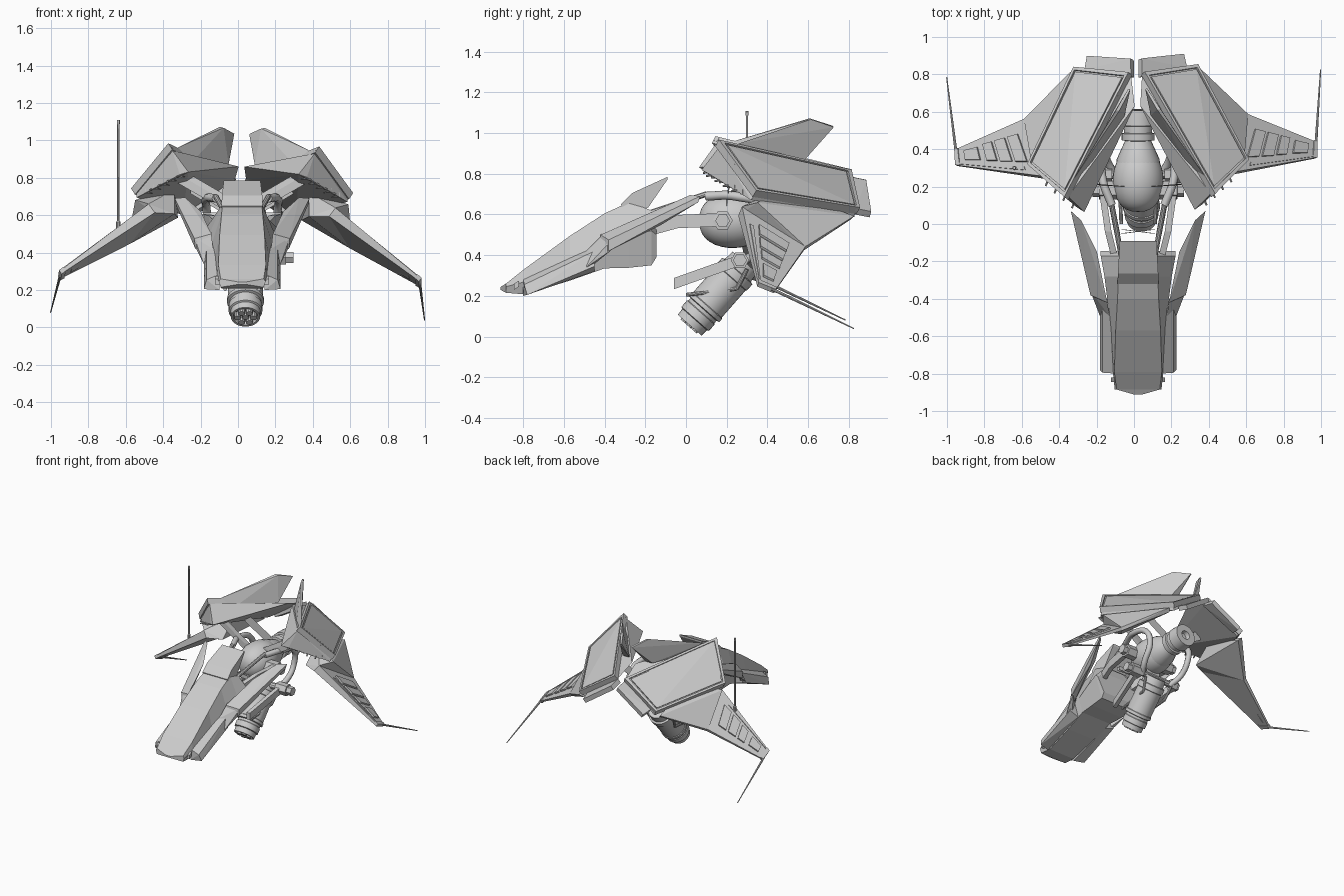
import bpy, bmesh, math
from mathutils import Vector as V, Matrix as M

if "Cube" in bpy.data.objects:
    bpy.data.objects.remove(bpy.data.objects["Cube"])

CX = 0.022
BODY = M.Translation((CX, 0, 0))
PIV = V((0, 0.3, 0.7))
# the wing assembly is slightly yawed and banked against the body
WING = BODY @ M.Translation(PIV) @ M.Rotation(math.radians(1.2), 4, 'Z') @ M.Rotation(math.radians(1.2), 4, 'Y') @ M.Translation(-PIV)


def add(name, bm, mat=BODY, mirror=False, smooth=False):
    bmesh.ops.recalc_face_normals(bm, faces=bm.faces)
    me = bpy.data.meshes.new(name)
    bm.to_mesh(me)
    bm.free()
    if smooth:
        me.shade_smooth()
        me.set_sharp_from_angle(angle=math.radians(35))
    ob = bpy.data.objects.new(name, me)
    bpy.context.collection.objects.link(ob)
    ob.matrix_world = mat
    if mirror:
        ob.modifiers.new("mirror", 'MIRROR')
    return ob


def hull(name, pts, mat=BODY, mirror=True):
    bm = bmesh.new()
    for p in pts:
        bm.verts.new(p)
    r = bmesh.ops.convex_hull(bm, input=bm.verts)
    bmesh.ops.delete(bm, geom=list({v for v in r["geom_interior"] + r["geom_unused"] if isinstance(v, bmesh.types.BMVert)}), context='VERTS')
    bmesh.ops.dissolve_limit(bm, angle_limit=0.03, verts=bm.verts, edges=bm.edges)
    return add(name, bm, mat, mirror)


def up_normal(pts):
    n = (V(pts[2]) - V(pts[0])).cross(V(pts[-1]) - V(pts[1])).normalized()
    return n if n.z > 0 else -n


def slab(name, pts, lo, hi, mat=WING):
    n = up_normal(pts)
    return hull(name, [V(p) + n * t for p in pts for t in (lo, hi)], mat)


def quad(q, u, v):
    a, b, c, d = map(V, q)
    return a.lerp(b, u).lerp(d.lerp(c, u), v)


def patch(q, u0, u1, v0, v1):
    return [quad(q, u, v) for u, v in ((u0, v0), (u1, v0), (u1, v1), (u0, v1))]


def lathe(name, a, b, prof, seg=24, mat=BODY, mirror=False):
    """Revolve (fraction along a-b, radius) pairs about the line a-b."""
    a, b = V(a), V(b)
    q = (b - a).to_track_quat('Z', 'Y')
    bm = bmesh.new()
    rings = [[bm.verts.new(a.lerp(b, t) + q @ V((r * math.cos(k * math.tau / seg), r * math.sin(k * math.tau / seg), 0)))
              for k in range(seg)] for t, r in prof]
    for r0, r1 in zip(rings, rings[1:]):
        for k in range(seg):
            j = (k + 1) % seg
            bm.faces.new((r0[k], r0[j], r1[j], r1[k]))
    bm.faces.new(rings[0])
    bm.faces.new(rings[-1])
    return add(name, bm, mat, mirror, seg > 8)


def rod(name, a, b, r, r2=None, seg=10, mat=BODY, mirror=True):
    return lathe(name, a, b, [(0, r), (1, r if r2 is None else r2)], seg, mat, mirror)


def beam(name, a, b, w, h):
    """Straight box beam of width w (x) and height h (z)."""
    return hull(name, [V(p) + V((sx * w / 2, 0, sz * h / 2)) for p in (a, b) for sx in (-1, 1) for sz in (-1, 1)])


def pipe(name, pts, r):
    for s in (-1, 1):
        cu = bpy.data.curves.new(name, 'CURVE')
        cu.dimensions, cu.bevel_depth, cu.bevel_resolution = '3D', r, 2
        cu.use_fill_caps = True
        sp = cu.splines.new('BEZIER')
        sp.bezier_points.add(len(pts) - 1)
        for bp, p in zip(sp.bezier_points, pts):
            bp.co = (p[0] * s, p[1], p[2])
            bp.handle_left_type = bp.handle_right_type = 'AUTO'
        ob = bpy.data.objects.new(name, cu)
        bpy.context.collection.objects.link(ob)
        ob.matrix_world = BODY


# nose hull: lofted hexagonal sections (y, top z, top hw, mid z, mid hw, low z, low hw)
secs = [(-.885, .26, .115, .245, .125, .215, .115),
        (-.79, .335, .127, .27, .135, .207, .11), (-.57, .495, .12, .38, .145, .275, .12),
        (-.40, .605, .11, .44, .165, .335, .13), (-.28, .66, .105, .49, .18, .338, .14),
        (-.17, .62, .10, .52, .20, .35, .14), (-.145, .55, .10, .50, .20, .39, .14)]
bm = bmesh.new()
rings = [[bm.verts.new((x, y, z)) for x, z in ((-a, zt), (a, zt), (b, zm), (c, zb), (-c, zb), (-b, zm))]
         for y, zt, a, zm, b, zb, c in secs]
for r0, r1 in zip(rings, rings[1:]):
    for k in range(6):
        bm.faces.new((r0[k], r0[k - 1], r1[k - 1], r1[k]))
bm.faces.new(rings[0])
bm.faces.new(rings[-1])
add("nose_hull", bm)
hull("nose_tip", [(s * .115, -.885, z) for s in (-1, 1) for z in (.26, .215)] + [(s * .02, -.912, z) for s in (-1, 1) for z in (.243, .23)], mirror=False)

# raised tail spoiler on the nose hull
hull("nose_spoiler", [(s * w, y, z) for s in (-1, 1) for w, y, z in
     ((.11, -.32, .65), (.108, -.265, .705), (.098, -.09, .785), (.098, -.092, .77), (.10, -.185, .635), (.105, -.29, .58))], mirror=False)
# lower flanks, small nose lugs and side blades
hull("nose_flank", [(.12, -.80, .285), (.19, -.795, .255), (.205, -.78, .205), (.12, -.80, .20),
                    (.13, -.45, .45), (.19, -.45, .42), (.205, -.45, .345), (.13, -.45, .32)])
beam("nose_lug", (.12, -.845, .245), (.12, -.82, .26), .05, .03)
hull("side_blade_front", [(.155, -.49, .42), (.205, -.49, .34), (.165, -.40, .51), (.255, -.36, .48), (.25, -.36, .43), (.17, -.47, .34)])
hull("side_blade", [(.165, -.42, .50), (.255, -.38, .475), (.25, -.38, .42), (.19, -.42, .41), (.22, -.15, .62),
                    (.305, .02, .695), (.36, .07, .69), (.355, .06, .66), (.29, -.12, .55)])

# power core: bulb and rear collar
prof = [(.5 - .5 * math.cos(math.pi * k / 16), max(.136 * abs(math.sin(math.pi * k / 16)) ** .8, .002)) for k in range(17)]
lathe("core_sphere", (0, .065, .567), (0, .40, .575), prof, 32)
lathe("core_collar", (0, .28, .57), (0, .61, .585),
      [(0, .12), (.2, .115), (.4, .085), (.5, .07), (.51, .088), (.62, .088), (.63, .075), (.74, .075),
       (.75, .09), (1, .085), (1, .035), (.9, .03)], 28)
lathe("core_side_bolt", (.10, .18, .57), (.245, .18, .57), [(0, .05), (.75, .05), (.76, .036), (1, .036)], 6, mirror=True)

# arms and pipes joining nose, core and wings
beam("main_arm_front", (.10, -.28, .50), (.16, -.04, .565), .035, .065)
beam("main_arm_rear", (.16, -.04, .565), (.195, .20, .575), .035, .065)
rod("upper_strut", (.09, -.17, .61), (.14, .10, .70), .014)
beam("cross_member", (-.08, -.05, .56), (.08, -.03, .56), .03, .03)
beam("wing_strut", (.08, .20, .66), (.32, .22, .80), .06, .05)
beam("wing_strut_rear", (.05, .45, .62), (.25, .45, .74), .05, .05)
pipe("frame_pipe", [(.14, .10, .69), (.19, .24, .69), (.19, .40, .63), (.18, .42, .53), (.17, .35, .42), (.13, .27, .36)], .022)

# chin cannon with barrel cluster and mount
A, B = V((.018, .018, .056)), V((.018, .29, .365))
lathe("cannon_body", A, B, [(.06, .03), (.05, .06), (0, .066), (0, .078), (.09, .08), (.1, .09), (.2, .09), (.21, .085), (.25, .085),
                            (.26, .099), (.31, .099), (.32, .094), (.75, .094), (.76, .099), (.86, .099), (.87, .085), (1, .08)], 28)
q = (A - B).to_track_quat('Z', 'Y')
for k in range(6):
    o = q @ V((.042 * math.cos(k * math.pi / 3), .042 * math.sin(k * math.pi / 3), 0))
    rod("cannon_barrel", A.lerp(B, .1) + o, A.lerp(B, -.02) + o, .018, mirror=False)
rod("cannon_center", A.lerp(B, .1), A.lerp(B, -.01), .018, mirror=False)
beam("cannon_arm", (.11, -.06, .26), (.17, .25, .37), .03, .055)
rod("cannon_rail", (.09, 0, .205), (.10, .25, .235), .01)
rod("cannon_rail_up", (.10, .25, .235), (.12, .30, .33), .01)
for s, x in ((1, .275), (-1, .205)):
    lathe("cannon_bolt", (s * .14, .265, .375), (s * x, .265, .375), [(0, .045), (.7, .045), (.71, .034), (1, .034)], 6)
rod("cannon_axle", (-.16, .265, .375), (.16, .265, .375), .025, mirror=False)
beam("cannon_hanger", (0, .24, .37), (0, .24, .48), .12, .08)

# shoulder housing: roof plate over a wedge body
D, Ar, Br, C = (.40, .15, .97), (.04, .81, .815), (.33, .845, .635), (.59, .33, .725)
E, F = V((.295, .07, .825)), V((.015, .63, .86))
roof = [D, Ar, Br, C]
n = up_normal(roof)
slab("roof_plate", patch(roof, 0, 1, 0, 1), -.035, -.004)
for u0, u1, v0, v1 in ((0, 1, 0, .045), (0, 1, .955, 1), (0, .03, 0, 1), (.97, 1, 0, 1)):
    slab("roof_frame", patch(roof, u0, u1, v0, v1), -.02, .008)
slab("roof_panel", patch(roof, .045, .955, .07, .93), -.02, .006)
hull("housing_body", [V(p) - n * .03 for p in patch(roof, .02, .98, .02, .98)] + [V(p) - n * .055 for p in (Br, C)]
     + [E, F, V((.03, .80, .79)), V((.34, .10, .81))], WING)
# fin rising from the inner face of the housing
hull("housing_fin", [(.35, .25, .955), (.12, .61, 1.07), (.10, .61, 1.065), (.04, .72, 1.035), (.05, .725, 1.03), (.07, .58, .87),
                     (.13, .58, .87), (.27, .3, .88)], WING)
# rear flap
slab("rear_flap", [(.03, .79, .79), (.03, .885, .77), (.26, .905, .62), (.275, .83, .635)], -.035, 0)
# louvres and gun pins along the front edge
Cl = V(C) - n * .055
for k in range(5):
    p = E.lerp(Cl, .15 + .16 * k)
    hull("louvre", [p + V(o) for o in ((-.01, .0, .02), (.015, .01, .02), (.015, .01, -.005), (-.01, .0, -.005),
                                       (-.06, .12, .0), (-.03, .13, .0), (-.03, .13, -.01), (-.06, .12, -.01))], WING)
for k in range(4):
    p = E.lerp(Cl, .2 + .17 * k)
    rod("gun_pin", p + V((-.02, .05, .01)), p + V((.012, -.025, .0)), .007, .005, 8, WING)

# drooping outer wing with raised panels
wq = [(.50, .265, .65), (.962, .335, .285), (.965, .42, .25), (.60, .575, .455)]
wn = up_normal(wq)
hull("outer_wing", wq + [V(wq[0]) - wn * .06, V(wq[1]) - wn * .018, V(wq[2]) - wn * .012, V(wq[3]) - wn * .025], WING)
root = [(.50, .265, .65), wq[3], (.35, .82, .60), (.36, .45, .73)]
hull("wing_root", root + [(.57, .34, .67), (.36, .30, .60), V(wq[0]) - wn * .06, V(wq[3]) - wn * .025, (.33, .80, .58)], WING)
for u, du, v0, v1 in ((.14, .14, .25, .78), (.32, .14, .25, .78), (.50, .12, .27, .78), (.70, .18, .3, .74)):
    slab("wing_panel", patch(wq, u, u + du, v0, v1), -.02, .012)
slab("wing_edge_strip", patch(wq, .2, .98, .08, .15), -.02, .006)
# wing tip: cap and trailing whisker
slab("wing_tip_cap", patch(wq, .96, 1.01, 0, 1), -.02, .006)
rod("tip_whisker", (.962, .40, .255), (1.0, .805, .06), .008, .003, 8, WING)

# single mast on the left wing
lathe("mast", (-.64, .30, .53), (-.64, .30, 1.108), [(0, .011), (.06, .011), (.07, .006), (.96, .006), (.965, .008), (1, .008)], 10, M.Identity(4))
